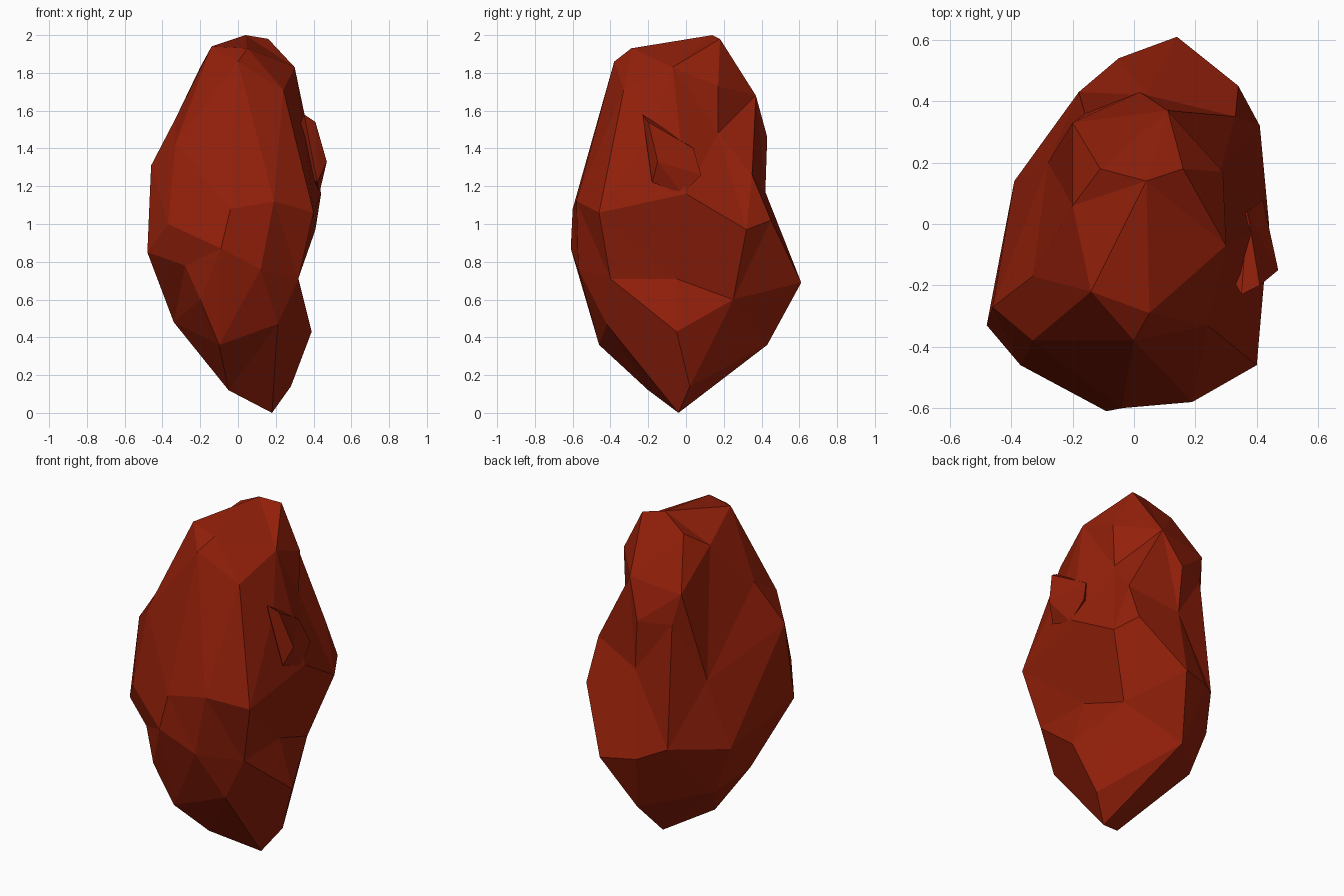
import bpy, bmesh
from mathutils import Vector

red = bpy.data.materials.new("red_stone")
red.diffuse_color = (0.29, 0.014, 0.003, 1)


def make_stone(name, pts, centre, scale):
    """Wrap faceted skin over corner points: neighbours come from the hull of their directions."""
    c = Vector(centre)
    real = [Vector(p) for p in pts]
    bm = bmesh.new()
    for p in real:
        d = p - c
        bm.verts.new(Vector([d[i] / scale[i] for i in range(3)]).normalized())
    bm.verts.index_update()
    verts = list(bm.verts)
    bmesh.ops.convex_hull(bm, input=verts)
    for v, p in zip(verts, real):
        v.co = p
    bmesh.ops.recalc_face_normals(bm, faces=bm.faces)
    # merge nearly flat triangles into larger facets
    bmesh.ops.dissolve_limit(bm, angle_limit=0.07, verts=bm.verts, edges=bm.edges)
    me = bpy.data.meshes.new(name)
    bm.to_mesh(me)
    bm.free()
    me.materials.append(red)
    ob = bpy.data.objects.new(name, me)
    bpy.context.collection.objects.link(ob)
    return ob


# Rock body: corners from crown to foot
body = [
    # crown
    (.04, .14, 2), (.16, .18, 1.98), (-.14, -.22, 1.94), (.05, -.29, 1.93),
    (.30, -.07, 1.83), (.0, -.38, 1.86), (.24, -.33, 1.71), (-.20, .06, 1.83), (-.11, .18, 1.92),
    # shoulders
    (.29, .17, 1.73), (.11, .37, 1.68), (-.20, .33, 1.64), (-.16, .36, 1.46), (.28, .17, 1.48),
    (-.33, -.17, 1.56), (-.33, -.38, 1.43), (.02, .43, 1.46), (.35, -.17, 1.50),
    # waist
    (-.46, -.27, 1.31), (.44, .0, 1.16), (-.28, .20, 1.10), (.04, .42, 1.17),
    (.33, .35, 1.26), (.40, -.46, 1.06), (.19, -.58, 1.12), (-.37, -.46, 1.0), (-.04, -.60, 1.08),
    (.41, .32, .97), (.34, .45, 1.02),
    # belly
    (-.09, -.61, .87), (-.48, -.33, .85), (-.28, -.46, .78), (.12, -.57, .76), (.32, -.40, .71),
    (.31, -.05, .71), (.28, .25, .60), (.14, .61, .69), (-.39, .14, .70), (-.18, .43, .75),
    (-.05, .54, .70),
    # foot
    (-.20, -.51, .60), (.21, -.42, .47), (.39, -.05, .43), (-.34, -.12, .48),
    (-.28, .13, .41), (.02, .43, .36), (-.10, -.46, .36), (.28, .02, .14),
    (-.05, -.20, .12), (.18, -.04, 0),
]
make_stone("rock_body", body, (0, -.04, .95), (.42, .5, 1))

# Sharp shard jutting from the right side
shard = [
    (.35, -.23, 1.58), (.41, -.20, 1.54), (.47, -.15, 1.33), (.42, .08, 1.26),
    (.37, .04, 1.40), (.42, -.18, 1.22), (.43, -.02, 1.16), (.25, -.05, 1.35),
]
make_stone("side_shard", shard, (.37, -.08, 1.34), (.1, .2, .2))
